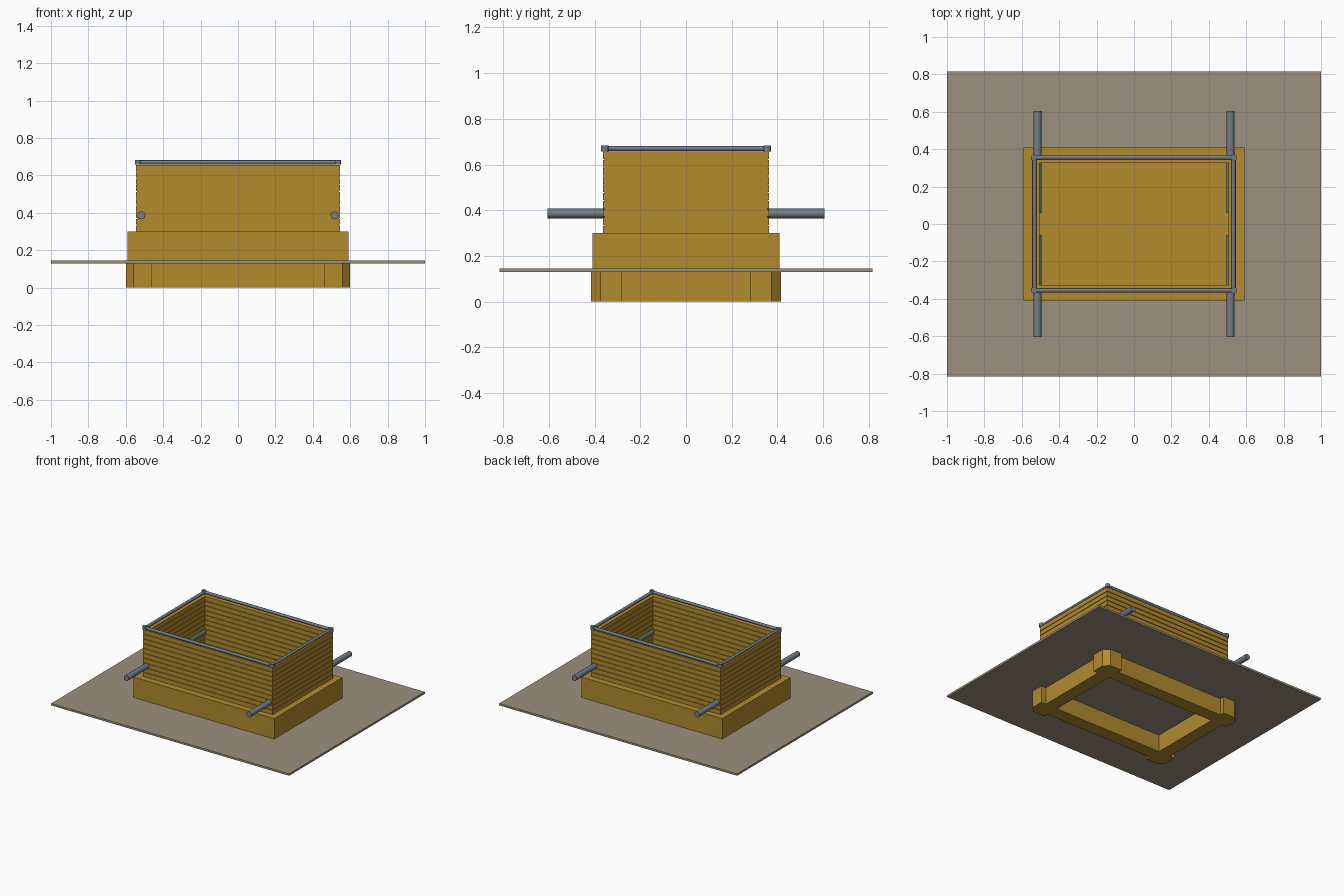
import bpy, bmesh, math
from mathutils import Vector

cube = bpy.data.objects.get("Cube")
if cube:
    bpy.data.objects.remove(cube, do_unlink=True)


def material(name, color):
    m = bpy.data.materials.new(name)
    m.use_nodes = True
    m.diffuse_color = (*color, 1)
    m.node_tree.nodes["Principled BSDF"].inputs["Base Color"].default_value = (*color, 1)
    return m


timber = material("ochre timber", (0.44, 0.26, 0.028))
ground = material("taupe slab", (0.33, 0.28, 0.21))
steel = material("blue grey steel", (0.17, 0.20, 0.24))


def finish(bm, name, mat):
    bmesh.ops.recalc_face_normals(bm, faces=bm.faces)
    mesh = bpy.data.meshes.new(name)
    bm.to_mesh(mesh)
    bm.free()
    mesh.materials.append(mat)
    obj = bpy.data.objects.new(name, mesh)
    bpy.context.collection.objects.link(obj)
    return obj


def prism(bm, outline, z0, z1):
    face = bm.faces.new([bm.verts.new((x, y, z0)) for x, y in outline])
    top = bmesh.ops.extrude_face_region(bm, geom=[face])["geom"]
    bmesh.ops.translate(bm, vec=(0, 0, z1 - z0),
                        verts=[v for v in top if isinstance(v, bmesh.types.BMVert)])


def box(bm, x0, x1, y0, y1, z0, z1):
    prism(bm, [(x0, y0), (x1, y0), (x1, y1), (x0, y1)], z0, z1)


def ring(bm, ox, oy, ix, iy, z0, z1):
    # Rectangular frame: two long sides and two short sides fitted between them
    for s in (-1, 1):
        box(bm, -ox, ox, *sorted((s * iy, s * oy)), z0, z1)
        box(bm, *sorted((s * ix, s * ox)), -iy, iy, z0, z1)


def cylinder(bm, start, end, radius, sides):
    a, b = Vector(start), Vector(end)
    made = bmesh.ops.create_cone(bm, cap_ends=True, segments=sides, radius1=radius,
                                 radius2=radius, depth=(b - a).length)["verts"]
    bmesh.ops.rotate(bm, verts=made,
                     matrix=(b - a).to_track_quat("Z", "Y").to_matrix())
    bmesh.ops.translate(bm, verts=made, vec=(a + b) / 2)


def smooth(obj):
    bpy.ops.object.select_all(action="DESELECT")
    obj.select_set(True)
    bpy.context.view_layer.objects.active = obj
    bpy.ops.object.shade_smooth_by_angle(angle=math.radians(40))


SLAB_Z, SLAB_TOP, BASE_TOP, WALL_TOP = 0.13, 0.145, 0.30, 0.66
corners = [(sx, sy) for sx in (-1, 1) for sy in (-1, 1)]

# Foundation beams under the slab
bm = bmesh.new()
ring(bm, 0.56, 0.38, 0.46, 0.28, 0, SLAB_Z)
finish(bm, "foundation_beams", timber)

# Corner posts with a chamfered outer corner
bm = bmesh.new()
post = [(0.46, 0.28), (0.6, 0.28), (0.6, 0.375), (0.56, 0.415), (0.46, 0.415)]
for sx, sy in corners:
    prism(bm, [(sx * x, sy * y) for x, y in post], 0, SLAB_Z)
finish(bm, "foundation_posts", timber)

# Ground slab and the raised base on it
bm = bmesh.new()
box(bm, -1, 1, -0.815, 0.815, SLAB_Z, SLAB_TOP)
finish(bm, "ground_slab", ground)

bm = bmesh.new()
box(bm, -0.592, 0.592, -0.41, 0.41, SLAB_TOP, BASE_TOP)
finish(bm, "base_block", timber)

# Wall boards in even courses around a thin core that closes the joints
courses, gap = 10, 0.004
pitch = (WALL_TOP - BASE_TOP) / courses
bm = bmesh.new()
for i in range(courses):
    z = BASE_TOP + i * pitch
    ring(bm, 0.545, 0.362, 0.505, 0.325, z, z + pitch - gap)
finish(bm, "wall_boards", timber)

bm = bmesh.new()
ring(bm, 0.539, 0.356, 0.511, 0.331, BASE_TOP, WALL_TOP - gap)
finish(bm, "wall_core", timber)

# Carrying bars set in the side walls
bm = bmesh.new()
for sx, sy in corners:
    cylinder(bm, (sx * 0.516, sy * 0.06, 0.386), (sx * 0.516, sy * 0.605, 0.386), 0.021, 16)
smooth(finish(bm, "carrying_bars", steel))

# Rim tubes with corner joints
RX, RY, RZ = 0.532, 0.355, 0.67
bm = bmesh.new()
for s in (-1, 1):
    cylinder(bm, (-RX, s * RY, RZ), (RX, s * RY, RZ), 0.011, 12)
    cylinder(bm, (s * RX, -RY, RZ), (s * RX, RY, RZ), 0.011, 12)
smooth(finish(bm, "rim_tubes", steel))

bm = bmesh.new()
for sx, sy in corners:
    cylinder(bm, (sx * 0.535, sy * RY, 0.657), (sx * 0.535, sy * RY, 0.683), 0.017, 12)
smooth(finish(bm, "rim_corner_joints", steel))
